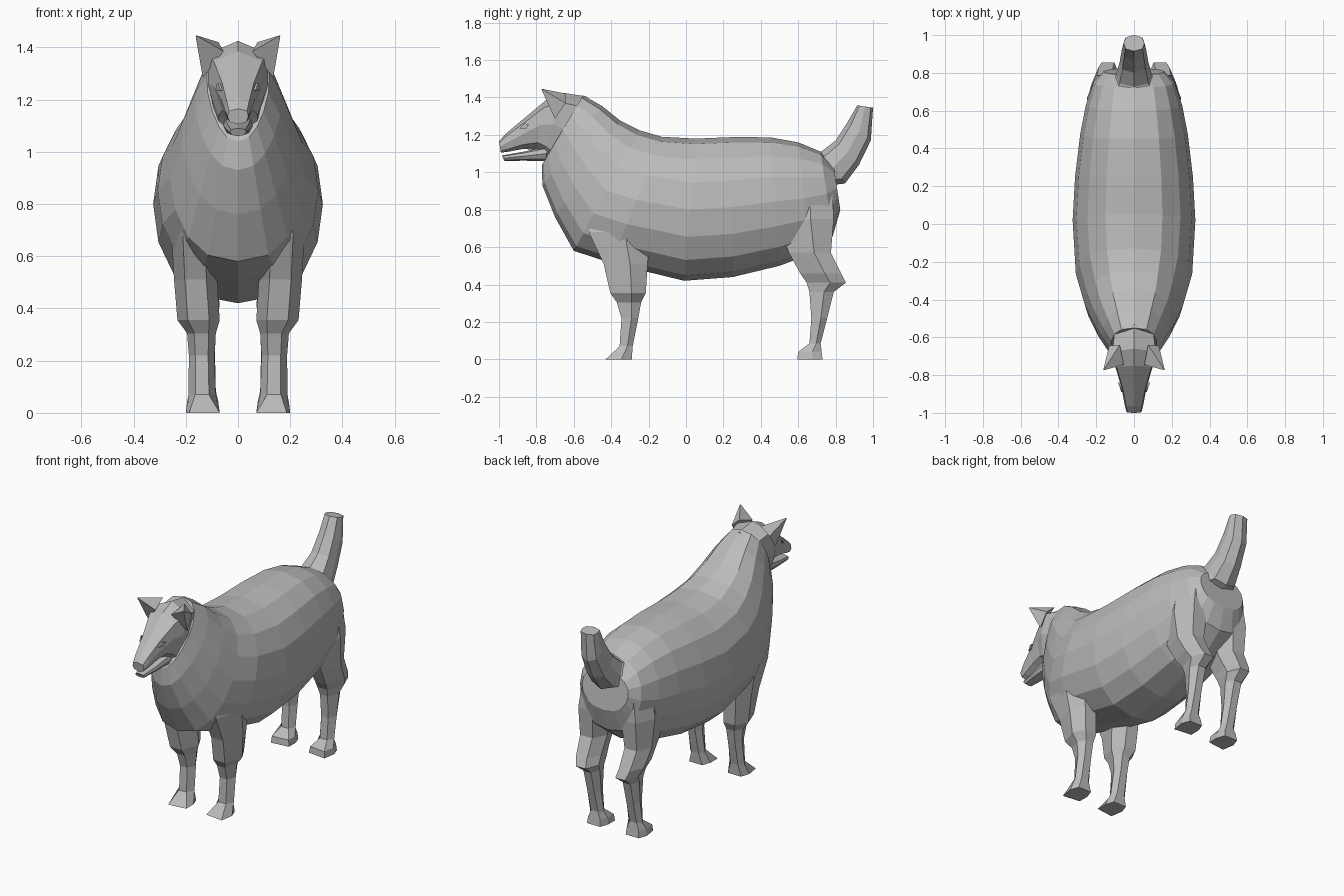
import bpy, bmesh, math
from mathutils import Vector

coat = bpy.data.materials.new("coat_grey")
coat.diffuse_color = (0.5, 0.5, 0.5, 1)


def make(name, rings, mirror=False):
    """Skin a list of closed rings, cap both ends; optionally mirror in x."""
    bm = bmesh.new()
    loops = [[bm.verts.new(p) for p in r] for r in rings]
    n = len(loops[0])
    for a, b in zip(loops, loops[1:]):
        for i in range(n):
            j = (i + 1) % n
            bm.faces.new((a[i], a[j], b[j], b[i]))
    bm.faces.new(loops[0])
    bm.faces.new(loops[-1])
    bmesh.ops.recalc_face_normals(bm, faces=bm.faces)
    me = bpy.data.meshes.new(name)
    bm.to_mesh(me)
    bm.free()
    me.materials.append(coat)
    ob = bpy.data.objects.new(name, me)
    bpy.context.collection.objects.link(ob)
    if mirror:
        m = ob.modifiers.new("mirror", 'MIRROR')
        m.use_mirror_merge = False
    return ob


def slanted(profile, n, power=0.8):
    """Rings from (top y, top z, bottom y, bottom z, half width, taper below)."""
    rings = []
    for ty, tz, by, bz, w, k in profile:
        ring = []
        for i in range(n):
            t = 2 * math.pi * i / n
            s, f = math.sin(t), (1 - math.cos(t)) / 2
            x = math.copysign(w * abs(s) ** power, s) if abs(s) > 1e-6 else 0
            x *= 1 - k * f
            ring.append((x, ty + (by - ty) * f, tz + (bz - tz) * f))
        rings.append(ring)
    return rings


# torso, from the neck to the rump
make("body", slanted([
    (-0.55, 1.412, -0.77, 1.04, 0.145, 0.4),
    (-0.45, 1.355, -0.768, 0.93, 0.195, 0.35),
    (-0.35, 1.275, -0.70, 0.76, 0.245, 0.25),
    (-0.25, 1.225, -0.60, 0.58, 0.275, 0.1),
    (-0.13, 1.19, -0.40, 0.515, 0.308, 0),
    (0.05, 1.18, -0.01, 0.42, 0.325, 0),
    (0.25, 1.188, 0.25, 0.44, 0.312, 0),
    (0.45, 1.187, 0.50, 0.50, 0.285, 0),
    (0.60, 1.16, 0.66, 0.56, 0.255, 0),
    (0.72, 1.11, 0.785, 0.66, 0.225, 0.1),
    (0.79, 1.03, 0.825, 0.80, 0.17, 0.1)], 16))

# head with upper muzzle
make("head", slanted([
    (-0.53, 1.405, -0.70, 1.02, 0.13, 0.4),
    (-0.66, 1.425, -0.765, 1.09, 0.148, 0.45),
    (-0.75, 1.385, -0.80, 1.12, 0.12, 0.45),
    (-0.87, 1.285, -0.87, 1.125, 0.075, 0.25),
    (-0.965, 1.205, -0.95, 1.11, 0.052, 0.1),
    (-1.0, 1.165, -0.99, 1.105, 0.042, 0.1)], 8, 0.55))

make("lower_jaw", slanted([
    (-0.74, 1.14, -0.75, 1.06, 0.062, 0.2),
    (-0.87, 1.11, -0.87, 1.062, 0.05, 0.2),
    (-0.985, 1.09, -0.97, 1.06, 0.035, 0.2)], 8, 0.6))

# tail curving upward
make("tail", slanted([
    (0.64, 1.10, 0.76, 0.93, 0.135, 0),
    (0.725, 1.112, 0.85, 0.94, 0.095, 0),
    (0.80, 1.17, 0.925, 1.04, 0.075, 0),
    (0.865, 1.27, 0.988, 1.17, 0.064, 0),
    (0.915, 1.358, 1.0, 1.345, 0.055, 0)], 8, 0.6))

# ears: four-sided base drawn to a point
tip = Vector((0.163, -0.775, 1.447))
base = [Vector(p) for p in ((0.055, -0.745, 1.385), (0.135, -0.70, 1.285),
                            (0.132, -0.645, 1.37), (0.075, -0.64, 1.42))]
make("ear", [base, [tip.lerp(p, 0.04) for p in base]], True)

# eyes: thin almond plates on the sides of the face
outline = [(-0.89, 1.235), (-0.865, 1.262), (-0.84, 1.255), (-0.855, 1.232)]
make("eye", [[(x + 0.36 * (y + 0.865), y, z) for y, z in outline]
             for x in (0.068, 0.076)], True)

# legs: six-sided sections scaled to (z, y front, y back, x inner, x outer)
SECTION = [(-0.5, -1), (0.5, -1), (1, 0.2), (0.5, 1), (-0.5, 1), (-1, 0.2)]
FOOT = [(-1, -0.8), (0.8, -1), (1, 0.2), (0.7, 1), (-0.7, 1), (-1, 0.2)]


def leg(name, levels):
    rings = []
    for z, y0, y1, x0, x1 in levels:
        rings.append([((x0 + x1) / 2 + u * (x1 - x0) / 2,
                       (y0 + y1) / 2 + v * (y1 - y0) / 2, z)
                      for u, v in (FOOT if z < 0.05 else SECTION)])
    make(name, rings, True)


leg("front_leg", [
    (0.0, -0.43, -0.29, 0.07, 0.20),
    (0.07, -0.355, -0.285, 0.085, 0.19),
    (0.22, -0.345, -0.255, 0.09, 0.188),
    (0.305, -0.37, -0.24, 0.085, 0.195),
    (0.355, -0.405, -0.215, 0.07, 0.232),
    (0.51, -0.44, -0.205, 0.08, 0.245),
    (0.68, -0.52, -0.20, 0.08, 0.255),
    (0.85, -0.50, -0.22, 0.08, 0.22)])

leg("hind_leg", [
    (0.0, 0.595, 0.73, 0.07, 0.20),
    (0.04, 0.60, 0.725, 0.075, 0.195),
    (0.085, 0.66, 0.72, 0.085, 0.185),
    (0.22, 0.67, 0.755, 0.088, 0.185),
    (0.36, 0.66, 0.79, 0.085, 0.19),
    (0.41, 0.645, 0.855, 0.07, 0.205),
    (0.46, 0.61, 0.83, 0.075, 0.225),
    (0.57, 0.55, 0.775, 0.07, 0.24),
    (0.75, 0.48, 0.79, 0.05, 0.25),
    (0.94, 0.48, 0.78, 0.04, 0.22)])
